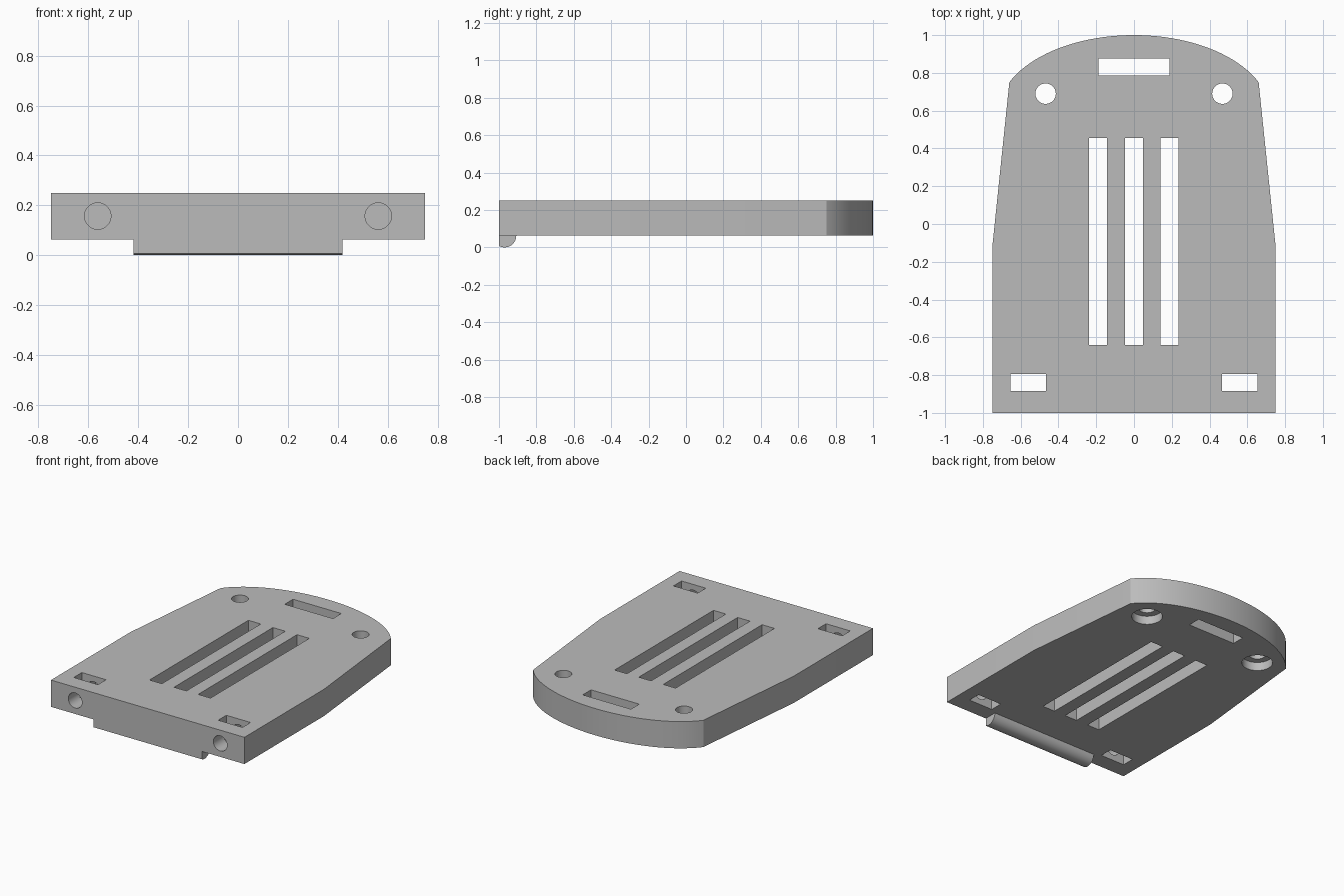
import bpy, bmesh, math
from mathutils import Matrix

cube = bpy.data.objects.get("Cube")
if cube:
    bpy.data.objects.remove(cube, do_unlink=True)

grey = bpy.data.materials.new("plain grey")
grey.use_nodes = True
grey.diffuse_color = (0.5, 0.5, 0.5, 1)
grey.node_tree.nodes["Principled BSDF"].inputs["Base Color"].default_value = (0.5, 0.5, 0.5, 1)

BOTTOM, TOP = 0.0625, 0.25


def make_object(name, bm):
    bmesh.ops.recalc_face_normals(bm, faces=bm.faces)
    mesh = bpy.data.meshes.new(name)
    bm.to_mesh(mesh)
    bm.free()
    obj = bpy.data.objects.new(name, mesh)
    obj.data.materials.append(grey)
    bpy.context.collection.objects.link(obj)
    return obj


def extrude(name, points, vector):
    bm = bmesh.new()
    face = bm.faces.new([bm.verts.new(p) for p in points])
    result = bmesh.ops.extrude_face_region(bm, geom=[face])
    verts = [v for v in result["geom"] if isinstance(v, bmesh.types.BMVert)]
    bmesh.ops.translate(bm, verts=verts, vec=vector)
    return make_object(name, bm)


def box(bm, x0, x1, y0, y1):
    place = Matrix.Translation(((x0 + x1) / 2, (y0 + y1) / 2, 0.15))
    size = Matrix.Diagonal((x1 - x0, y1 - y0, 0.5, 1))
    bmesh.ops.create_cube(bm, size=1, matrix=place @ size)


def cylinder(bm, centre, radius, depth, turn=0):
    place = Matrix.Translation(centre) @ Matrix.Rotation(turn, 4, "X")
    bmesh.ops.create_cone(bm, cap_ends=True, segments=48, radius1=radius,
                          radius2=radius, depth=depth, matrix=place)


def cut(target, name, bm):
    cutter = make_object(name, bm)
    cutter.hide_render = True
    mod = target.modifiers.new(name, "BOOLEAN")
    mod.operation, mod.solver, mod.object = "DIFFERENCE", "EXACT", cutter
    bpy.context.view_layer.objects.active = target
    bpy.ops.object.modifier_apply(modifier=name)
    bpy.data.objects.remove(cutter, do_unlink=True)


# Plate: straight sides that taper, then an elliptical back edge
a, b, centre_y = 0.722, 0.42, 0.58
start = math.acos(0.66 / a)
arc = [start + (math.pi - 2 * start) * i / 40 for i in range(41)]
outline = [(-0.75, -0.12), (-0.75, -1), (0.75, -1), (0.75, -0.12)]
outline += [(a * math.cos(t), centre_y + b * math.sin(t)) for t in arc]
plate = extrude("base_plate", [(x, y, BOTTOM) for x, y in outline], (0, 0, TOP - BOTTOM))

# Slots and upright screw holes
bm = bmesh.new()
for x in (-0.19, 0, 0.187):
    box(bm, x - 0.048, x + 0.048, -0.64, 0.455)
box(bm, -0.187, 0.187, 0.785, 0.877)
for side in (-1, 1):
    x = side * 0.56
    box(bm, x - 0.094, x + 0.094, -0.885, -0.795)
    cylinder(bm, (side * 0.468, 0.69, 0.15), 0.054, 0.5)
cut(plate, "slot_cutter", bm)

# Recesses around the screw holes below, and round sockets in the front edge
bm = bmesh.new()
for side in (-1, 1):
    cylinder(bm, (side * 0.468, 0.69, BOTTOM), 0.1, 0.12)
    cylinder(bm, (side * 0.5625, -1, 0.157), 0.053, 0.6, math.pi / 2)
cut(plate, "socket_cutter", bm)

# Rounded lip under the front edge, flush with the front
r, lip_y = 0.0625, -0.97
flat = math.acos((-1 - lip_y) / r)
angles = [flat * i / 20 for i in range(21)]
profile = [(lip_y + r * math.cos(t), BOTTOM - r * math.sin(t)) for t in angles] + [(-1, BOTTOM)]
lip = extrude("front_lip", [(-0.42, y, z) for y, z in profile], (0.84, 0, 0))

# Smooth the curved walls while keeping the corners sharp
bpy.ops.object.select_all(action="DESELECT")
for obj in (plate, lip):
    obj.select_set(True)
bpy.context.view_layer.objects.active = plate
bpy.ops.object.shade_smooth_by_angle(angle=math.radians(25))
